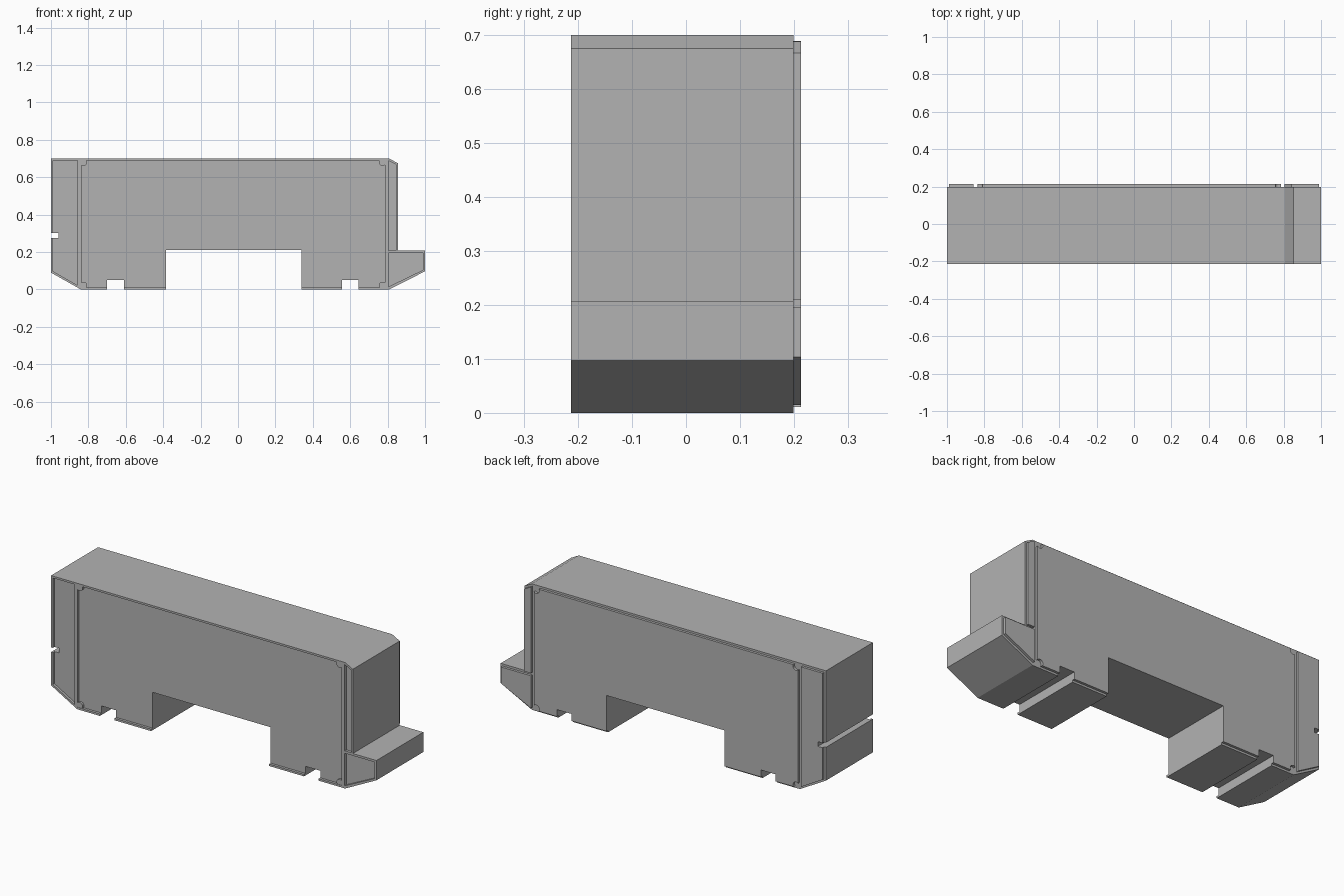
import bpy, bmesh, math

cube = bpy.data.objects.get("Cube")
if cube:
    bpy.data.objects.remove(cube, do_unlink=True)

FRONT, BACK, STEP = -0.213, 0.199, 0.014

grey = bpy.data.materials.new("plain_grey")
grey.use_nodes = True
COLOUR = (0.45, 0.45, 0.45, 1)
grey.diffuse_color = COLOUR
grey.node_tree.nodes["Principled BSDF"].inputs["Base Color"].default_value = COLOUR


def prism(name, outline, y0, y1):
    """Extrude an x-z outline from y0 to y1."""
    bm = bmesh.new()
    face = bm.faces.new([bm.verts.new((x, y0, z)) for x, z in outline])
    new = bmesh.ops.extrude_face_region(bm, geom=[face])["geom"]
    bmesh.ops.translate(bm, vec=(0, y1 - y0, 0),
                        verts=[v for v in new if isinstance(v, bmesh.types.BMVert)])
    bmesh.ops.recalc_face_normals(bm, faces=bm.faces)
    mesh = bpy.data.meshes.new(name)
    bm.to_mesh(mesh)
    bm.free()
    mesh.materials.append(grey)
    obj = bpy.data.objects.new(name, mesh)
    bpy.context.collection.objects.link(obj)
    return obj


def rect(x0, x1, z0, z1):
    return [(x0, z0), (x1, z0), (x1, z1), (x0, z1)]


def disc(x, z, r, n=20):
    return [(x + r * math.cos(i * math.tau / n), z + r * math.sin(i * math.tau / n))
            for i in range(n)]


def cut(obj, outline, y0=-0.3, y1=0.3):
    """Subtract a prism and discard the cutter."""
    cutter = prism("cutter", outline, y0, y1)
    cutter.hide_render = True
    mod = obj.modifiers.new("cut", "BOOLEAN")
    mod.operation, mod.solver, mod.object = "DIFFERENCE", "EXACT", cutter
    bpy.context.view_layer.objects.active = obj
    bpy.ops.object.modifier_apply(modifier=mod.name)
    bpy.data.objects.remove(cutter, do_unlink=True)


# Outlines
body_outline = [(-1, 0.09), (-0.84, 0), (0.808, 0), (1, 0.097), (1, 0.207),
                (0.855, 0.207), (0.855, 0.675), (0.808, 0.7), (-1, 0.7)]
panels = {
    "main_panel": rect(-0.838, 0.786, 0.011, 0.689),
    "left_end_panel": [(-0.989, 0.097), (-0.857, 0.022), (-0.857, 0.689), (-0.989, 0.689)],
    "upper_end_panel": [(0.805, 0.209), (0.846, 0.209), (0.846, 0.667), (0.805, 0.688)],
    "lower_end_panel": [(0.805, 0.015), (0.989, 0.104), (0.989, 0.195), (0.805, 0.195)],
}
slots = {
    "main_panel": [rect(-0.385, 0.34, -0.1, 0.21), rect(-0.7, -0.61, -0.1, 0.05),
                   rect(0.555, 0.645, -0.1, 0.05)],
    "left_end_panel": [rect(-1.1, -0.96, 0.275, 0.301)],
}
pins = [(x, z) for x in (-0.826, 0.772) for z in (0.022, 0.68)]

# Housing with recessed front panels and through slots
body = prism("housing", body_outline, FRONT, BACK)
for outline in panels.values():
    cut(body, outline, -0.3, FRONT + STEP)
for group in slots.values():
    for slot in group:
        cut(body, slot)

# Raised back plates, notched around the corner pins
for name, outline in panels.items():
    plate = prism("back_" + name, outline, BACK - 0.004, BACK + STEP)
    for slot in slots.get(name, []):
        cut(plate, slot)
    if name == "main_panel":
        for x, z in pins:
            cut(plate, disc(x, z, 0.019))

# Corner pins in the front recess
for x, z in pins:
    prism("corner_pin", disc(x, z, 0.019), FRONT + 0.002, FRONT + STEP + 0.004)
